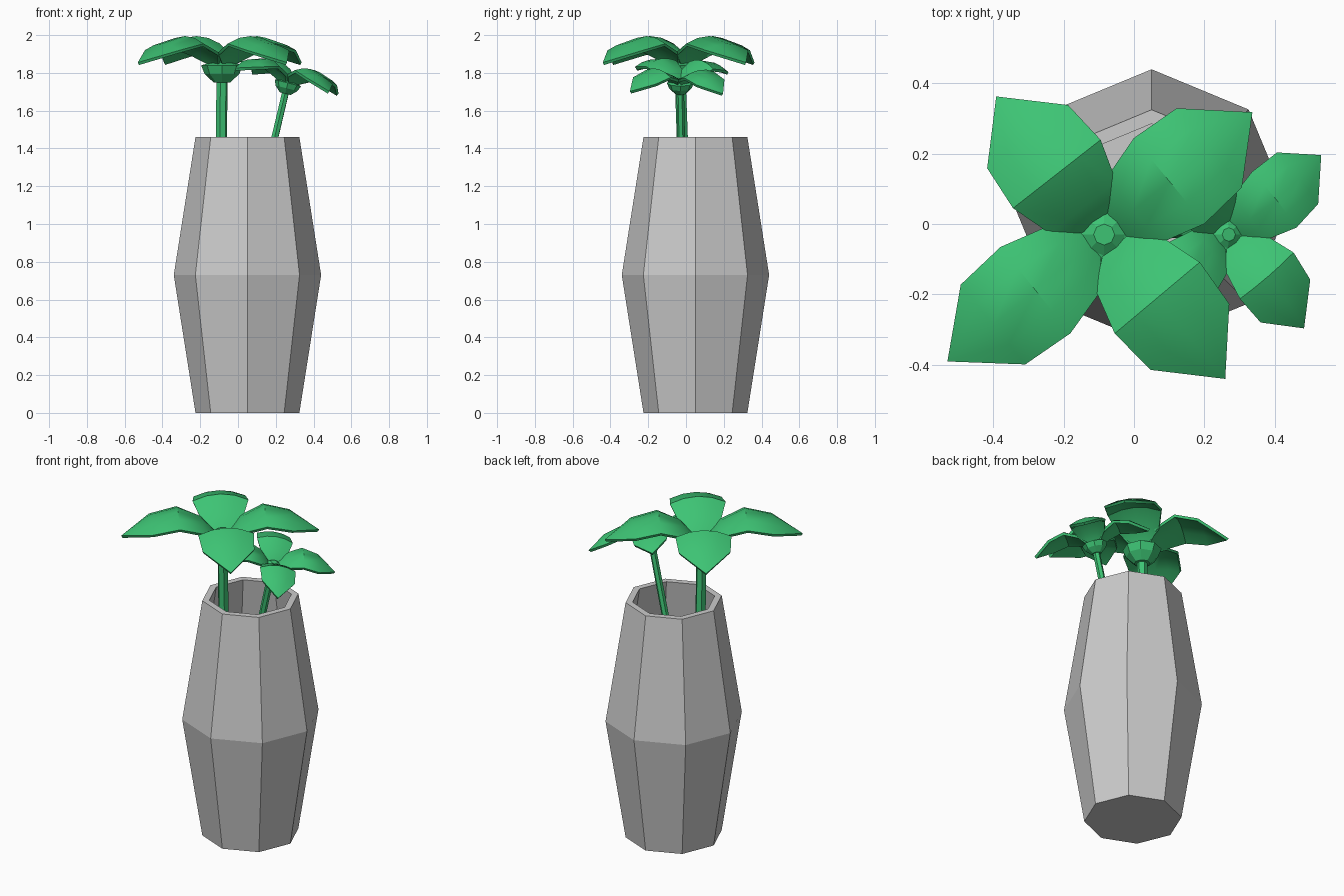
import bpy, bmesh, math
from mathutils import Matrix, Vector

if "Cube" in bpy.data.objects:
    bpy.data.objects.remove(bpy.data.objects["Cube"])


def material(name, rgb):
    m = bpy.data.materials.new(name)
    m.diffuse_color = (*rgb, 1)
    m.use_nodes = True
    m.node_tree.nodes["Principled BSDF"].inputs["Base Color"].default_value = m.diffuse_color
    return m


GREY = material("vase grey", (0.6, 0.6, 0.6))
GREEN = material("leaf green", (0.047, 0.55, 0.175))


def finish(name, bm, mat, matrix=Matrix.Identity(4)):
    bmesh.ops.transform(bm, matrix=matrix, verts=bm.verts)
    me = bpy.data.meshes.new(name)
    bm.to_mesh(me)
    bm.free()
    me.materials.append(mat)
    ob = bpy.data.objects.new(name, me)
    bpy.context.collection.objects.link(ob)
    return ob


def lathe(name, profile, sides, mat, matrix):
    """Stack rings of (radius, z), capped at both ends."""
    bm = bmesh.new()
    rings = []
    for r, z in profile:
        rings.append([bm.verts.new((r * math.cos(2 * math.pi * i / sides),
                                    r * math.sin(2 * math.pi * i / sides), z))
                      for i in range(sides)])
    for a, b in zip(rings, rings[1:]):
        for i in range(sides):
            j = (i + 1) % sides
            bm.faces.new((a[i], a[j], b[j], b[i]))
    bm.faces.new(rings[0][::-1])
    bm.faces.new(rings[-1])
    bmesh.ops.recalc_face_normals(bm, faces=bm.faces)
    return finish(name, bm, mat, matrix)


# Vase: eight-sided hollow shell with a bulge at half height
lathe("vase", [(0.275, 0), (0.39, 0.73), (0.275, 1.46),
               (0.235, 1.46), (0.35, 0.73), (0.24, 0.04)],
      8, GREY, Matrix.Translation((0.05, 0.05, 0)))

# Petal rows: distance from centre, half width, middle height, edge height
PETAL = [(0.045, 0.045, 0.105, 0.105), (0.105, 0.12, 0.175, 0.155),
         (0.235, 0.158, 0.245, 0.205), (0.38, 0.146, 0.205, 0.17),
         (0.536, 0.0, 0.105, 0.105)]


def petal(name, matrix):
    bm = bmesh.new()
    cols = (-1, -0.5, 0, 0.5, 1)
    rows = [[bm.verts.new((u, t * w, mid + (edge - mid) * t * t)) for t in cols]
            for u, w, mid, edge in PETAL[:-1]]
    tip = bm.verts.new((PETAL[-1][0], 0, PETAL[-1][2]))
    for a, b in zip(rows, rows[1:]):
        for i in range(4):
            bm.faces.new((a[i], b[i], b[i + 1], a[i + 1]))
    for i in range(4):
        bm.faces.new((rows[-1][i], tip, rows[-1][i + 1]))
    ob = finish(name, bm, GREEN, matrix)
    thick = ob.modifiers.new("thickness", 'SOLIDIFY')
    thick.thickness = 0.016
    thick.offset = -1
    bpy.ops.object.select_all(action='DESELECT')
    ob.select_set(True)
    bpy.context.view_layer.objects.active = ob
    bpy.ops.object.modifier_apply(modifier=thick.name)
    bpy.ops.object.shade_smooth_by_angle(angle=math.radians(40))


def flower(name, head, foot, scale, tilt, stem_radius):
    head, foot = Vector(head), Vector(foot)
    base = (Matrix.Translation(head) @ Matrix.Rotation(tilt, 4, 'Y')
            @ Matrix.Scale(scale, 4))
    # Cup under the petals, with a low button in the middle
    lathe(name + "_cup", [(0.045, 0), (0.092, 0.045), (0.11, 0.09),
                          (0.06, 0.105), (0.03, 0.125)], 8, GREEN, base)
    # Four petals of slightly different length
    for i, (angle, length) in enumerate(((39.5, 1.02), (128, 0.93),
                                         (219, 1.07), (310, 1.0))):
        petal(f"{name}_petal_{i + 1}", base
              @ Matrix.Rotation(math.radians(angle), 4, 'Z')
              @ Matrix.Diagonal((length, 1, 1, 1)))
    # Stem
    axis = head - foot
    turn = axis.to_track_quat('Z', 'Y').to_matrix().to_4x4()
    lathe(name + "_stem", [(stem_radius * 1.1, 0),
                           (stem_radius, axis.length + 0.03)],
          6, GREEN, Matrix.Translation(foot) @ turn)


flower("large_flower", (-0.085, -0.03, 1.75), (-0.10, 0.03, 0.05), 1.0, 0, 0.03)
flower("small_flower", (0.25, -0.03, 1.69), (-0.13, 0.0, 0.08), 0.65,
       math.radians(14), 0.02)
